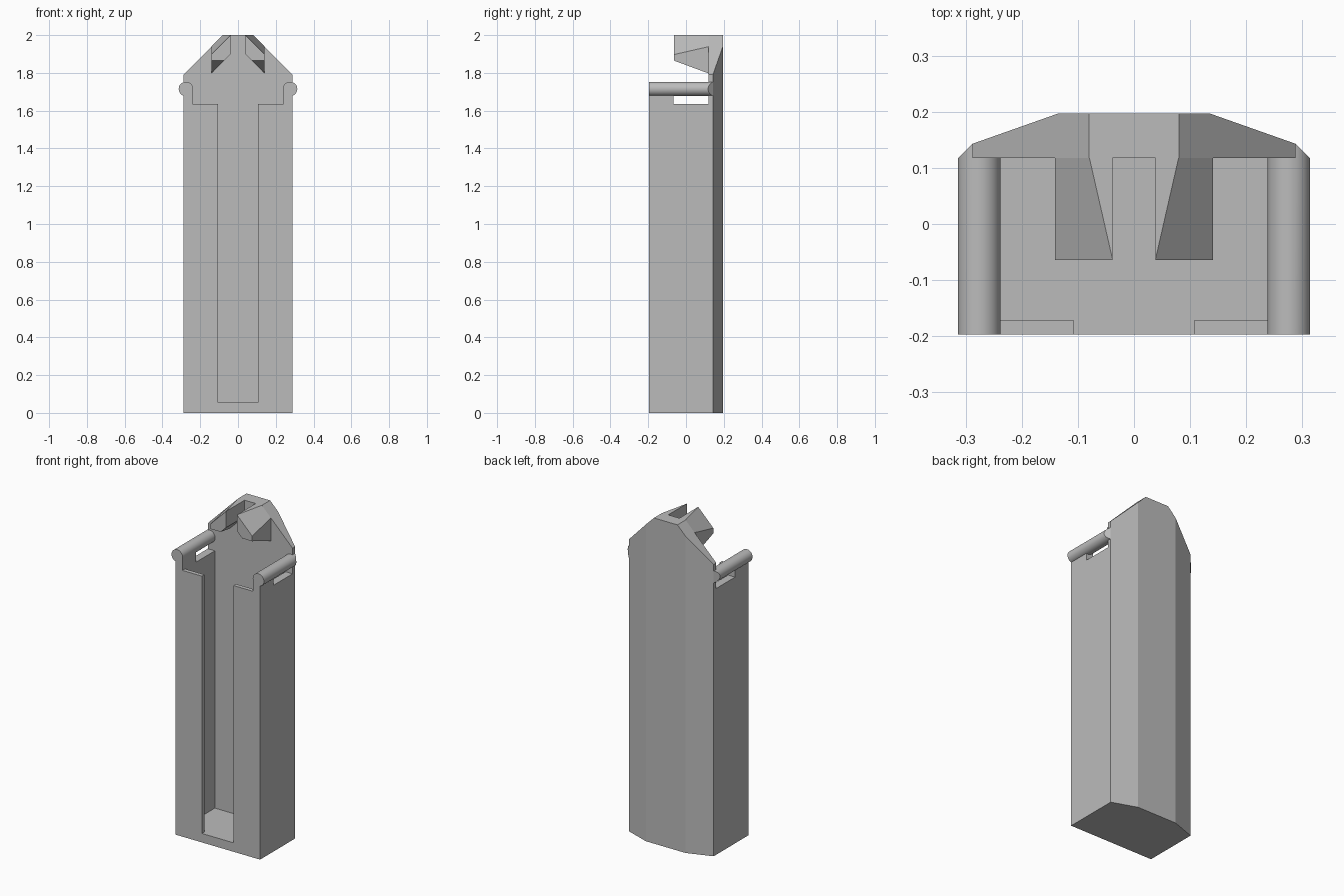
import bpy, bmesh, math
from mathutils import Matrix

if "Cube" in bpy.data.objects:
    bpy.data.objects.remove(bpy.data.objects["Cube"], do_unlink=True)

# One plain grey plastic
grey = bpy.data.materials.new("light grey plastic")
grey.use_nodes = True
colour = (0.5, 0.5, 0.5, 1)
grey.diffuse_color = colour
grey.node_tree.nodes["Principled BSDF"].inputs["Base Color"].default_value = colour

FRONT, BACK = -0.197, 0.197      # overall depth
HALF, INNER = 0.288, 0.24        # outer and inner half widths
PANEL = 0.118                    # inner face of the back panel
FLOOR, RIM = 0.055, 1.635        # cavity floor and front rim
ROD_X, ROD_Z, ROD_R = 0.276, 1.715, 0.038


def make(name, bm):
    bmesh.ops.recalc_face_normals(bm, faces=bm.faces)
    mesh = bpy.data.meshes.new(name)
    bm.to_mesh(mesh)
    bm.free()
    mesh.materials.append(grey)
    obj = bpy.data.objects.new(name, mesh)
    bpy.context.collection.objects.link(obj)
    return obj


def slice_off(bm, point, normal):
    """Cut away everything on the normal side of a plane and cap the cut."""
    geom = bm.verts[:] + bm.edges[:] + bm.faces[:]
    cut = bmesh.ops.bisect_plane(bm, geom=geom, plane_co=point, plane_no=normal,
                                 clear_outer=True)["geom_cut"]
    edges = [e for e in cut if isinstance(e, bmesh.types.BMEdge)]
    bmesh.ops.holes_fill(bm, edges=edges)


def carve(target, x, y, z):
    """Subtract a box, symmetric in x, from the target."""
    bm = bmesh.new()
    bmesh.ops.create_cube(bm, size=1)
    for v in bm.verts:
        v.co = (2 * x * v.co.x, y[v.co.y > 0], z[v.co.z > 0])
    cutter = make("cutter", bm)
    cutter.hide_render = True
    mod = target.modifiers.new("cut", "BOOLEAN")
    mod.operation, mod.solver, mod.object = "DIFFERENCE", "EXACT", cutter
    bpy.context.view_layer.objects.active = target
    bpy.ops.object.modifier_apply(modifier=mod.name)
    bpy.data.objects.remove(cutter, do_unlink=True)


# Case: extruded plan with a faceted back and sloping shoulders
half_plan = [(HALF, FRONT), (HALF, 0.143), (0.135, BACK)]
plan = half_plan + [(-x, y) for x, y in reversed(half_plan)]
bm = bmesh.new()
base = bm.faces.new([bm.verts.new((x, y, 0)) for x, y in plan])
top = bmesh.ops.extrude_face_region(bm, geom=[base])["geom"]
for v in top:
    if isinstance(v, bmesh.types.BMVert):
        v.co.z = 2
for side in (1, -1):
    slice_off(bm, (side * 0.08, 0, 2), (side, 0, 1))
case = make("case", bm)

carve(case, 1, (-1, PANEL), (ROD_Z, 3))              # open space above the rods
carve(case, INNER, (-0.172, PANEL), (FLOOR, 3))      # cavity
carve(case, 0.107, (-1, -0.1), (FLOOR, 3))           # front slot
carve(case, INNER, (-1, PANEL), (RIM, 3))            # lowered front rim
carve(case, 1, (-0.065, PANEL), (RIM, ROD_Z))        # windows under the rods

for side, word in ((1, "left"), (-1, "right")):
    # Rail rod along each side wall, its rear end chamfered
    bm = bmesh.new()
    end = 0.143
    spin = Matrix.Translation((side * ROD_X, (FRONT + end) / 2, ROD_Z)) @ \
        Matrix.Rotation(math.pi / 2, 4, "X")
    bmesh.ops.create_cone(bm, cap_ends=True, segments=32, radius1=ROD_R,
                          radius2=ROD_R, depth=end - FRONT, matrix=spin)
    slice_off(bm, (side * HALF, end, 0), (side, 1, 0))
    rod = make(word + "_rail_rod", bm)
    bpy.ops.object.select_all(action="DESELECT")
    rod.select_set(True)
    bpy.context.view_layer.objects.active = rod
    bpy.ops.object.shade_smooth_by_angle(angle=math.radians(30))

    # Hook that juts forward from the top of the back panel
    bm = bmesh.new()
    tip, root = -0.064, PANEL + 0.002
    front = [(0.038, 1.9), (0.073, 1.865), (0.141, 1.865), (0.141, 1.897), (0.038, 2)]
    rear = [(0.038, 1.9), (0.141, 1.797), (0.141, 1.939), (0.08, 2), (0.038, 2)]
    for y, section in ((tip, front), (root, rear)):
        for x, z in section:
            bm.verts.new((side * x, y, z))
    bmesh.ops.convex_hull(bm, input=bm.verts)
    bmesh.ops.dissolve_limit(bm, angle_limit=0.01, verts=bm.verts, edges=bm.edges)
    make(word + "_hook", bm)
